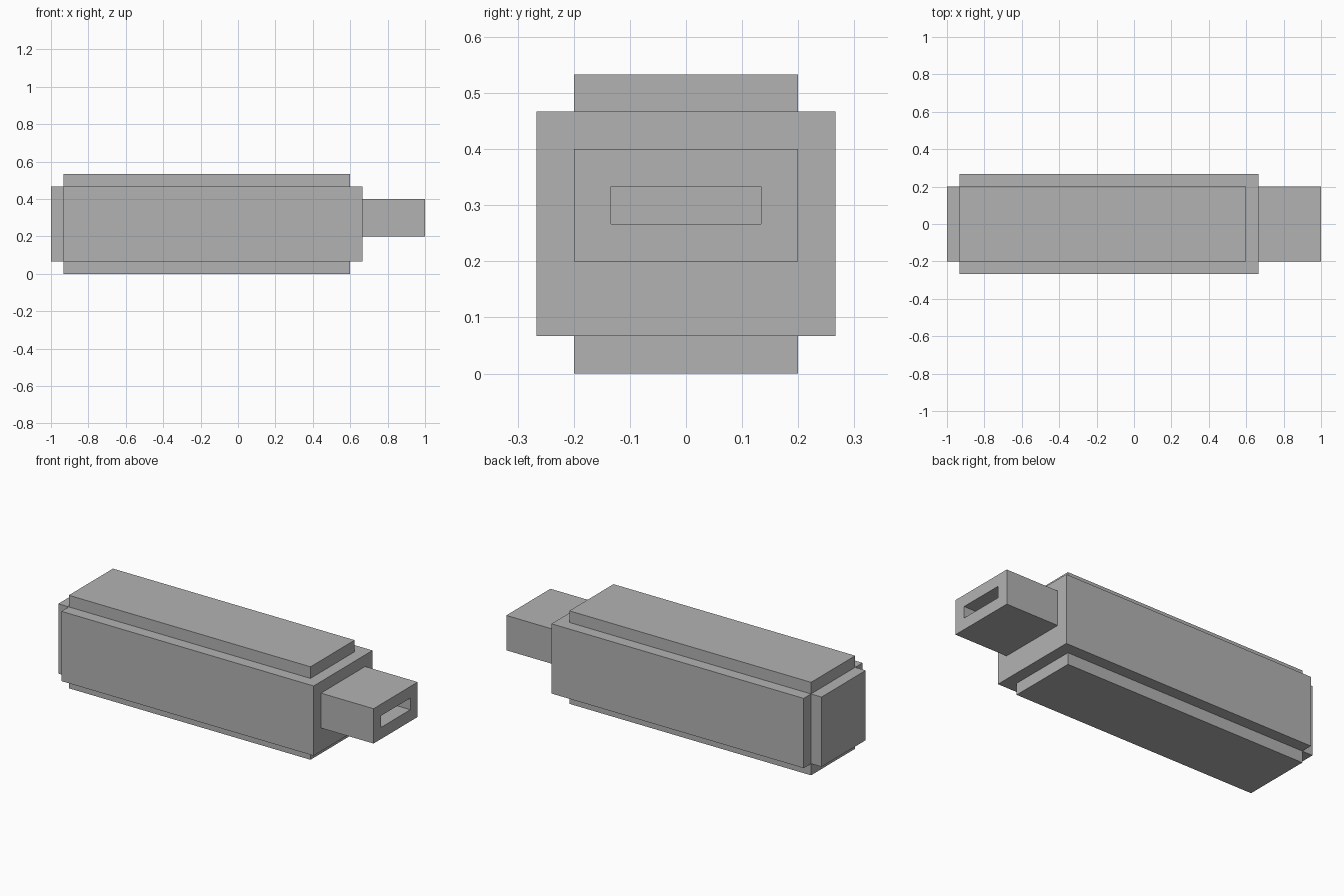
import bpy, bmesh
from mathutils import Vector

cube = bpy.data.objects.get("Cube")
if cube:
    bpy.data.objects.remove(cube, do_unlink=True)

U = 1 / 15  # design module: the model is 30 modules long

grey = bpy.data.materials.new("mid_grey")
grey.use_nodes = True
colour = (0.45, 0.45, 0.45, 1)
grey.diffuse_color = colour
for node in grey.node_tree.nodes:
    if node.type == 'BSDF_PRINCIPLED':
        node.inputs["Base Color"].default_value = colour


def box(name, x, y, z, socket_depth=0):
    """Box from ranges in modules, with an optional socket sunk into its +x end."""
    low, high = (Vector(v) * U for v in zip(x, y, z))
    bm = bmesh.new()
    bmesh.ops.create_cube(bm, size=1)
    centre, size = (low + high) / 2, high - low
    for v in bm.verts:
        v.co = centre + Vector(a * b for a, b in zip(v.co, size))
    if socket_depth:
        bm.normal_update()
        end = max(bm.faces, key=lambda f: f.normal.x)
        bmesh.ops.inset_region(bm, faces=[end], thickness=U, use_even_offset=True)
        # Extrude the inset face inward to form the socket
        extruded = bmesh.ops.extrude_discrete_faces(bm, faces=[end])
        for v in extruded["faces"][0].verts:
            v.co.x -= socket_depth * U
    bmesh.ops.recalc_face_normals(bm, faces=bm.faces)
    mesh = bpy.data.meshes.new(name)
    bm.to_mesh(mesh)
    bm.free()
    mesh.materials.append(grey)
    obj = bpy.data.objects.new(name, mesh)
    bpy.context.collection.objects.link(obj)


# Main casing and its raised panels
box("body", (-14, 10), (-4, 4), (1, 7))
box("top_panel", (-14, 9), (-3, 3), (7, 8))
box("bottom_panel", (-14, 9), (-3, 3), (0, 1))
box("end_cap", (-15, -14), (-3, 3), (1, 7))

# Plug with a recessed slot
box("connector", (10, 15), (-3, 3), (3, 6), socket_depth=4)
